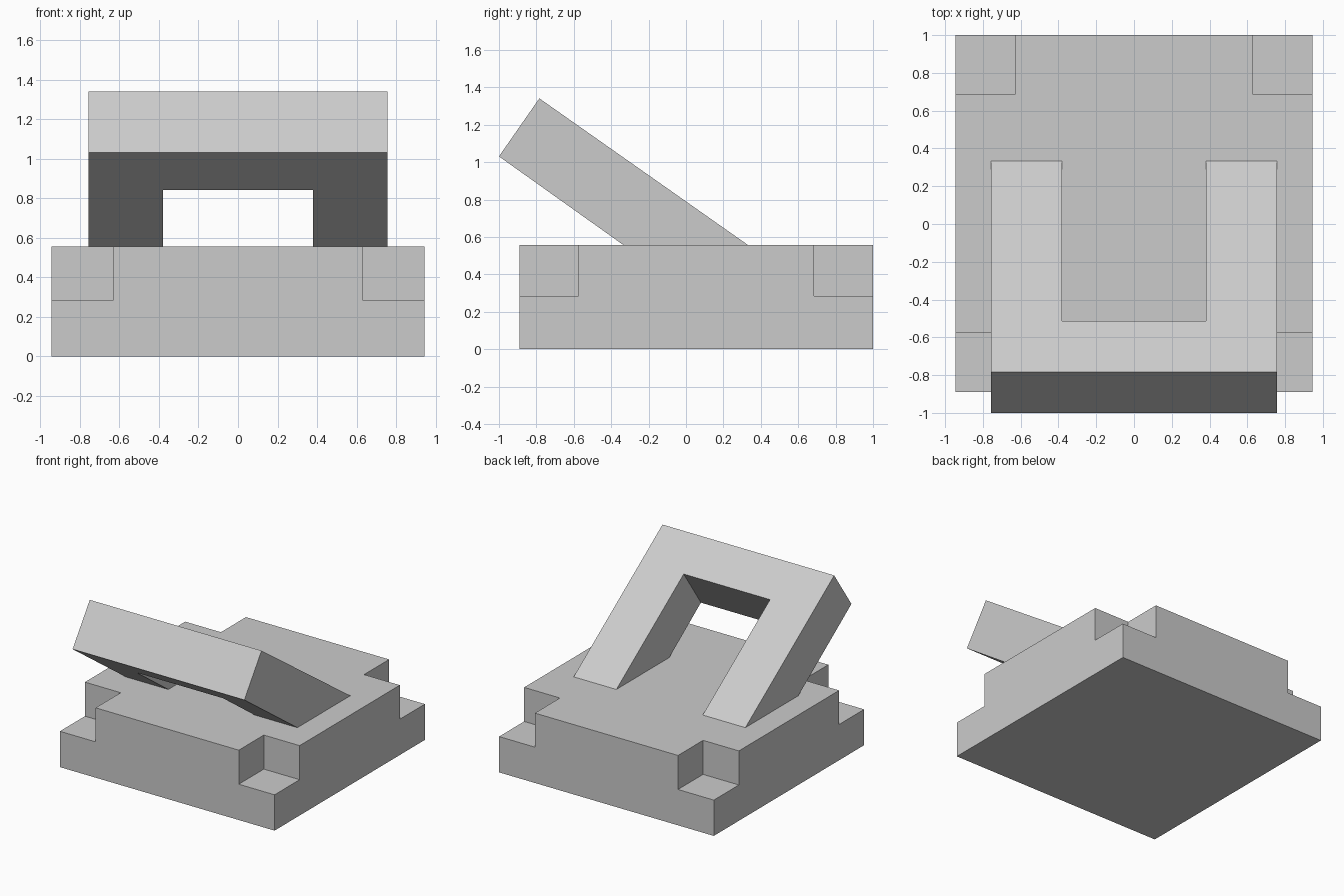
import bpy, bmesh
from mathutils import Matrix, Vector

if "Cube" in bpy.data.objects:
    bpy.data.objects.remove(bpy.data.objects["Cube"])

BASE_TOP, LEDGE = 0.556, 0.285
X, Y0, Y1, NOTCH = 0.945, -0.89, 1.0, 0.315


def make_object(name, bm):
    bmesh.ops.recalc_face_normals(bm, faces=bm.faces)
    mesh = bpy.data.meshes.new(name)
    bm.to_mesh(mesh)
    bm.free()
    obj = bpy.data.objects.new(name, mesh)
    bpy.context.collection.objects.link(obj)
    return obj


def add_box(bm, lo, hi):
    lo, hi = Vector(lo), Vector(hi)
    matrix = Matrix.Translation((lo + hi) / 2) @ Matrix.Diagonal((*(hi - lo), 1))
    bmesh.ops.create_cube(bm, size=1, matrix=matrix)


# Base block
bm = bmesh.new()
add_box(bm, (-X, Y0, 0), (X, Y1, BASE_TOP))
base = make_object("base", bm)

# Four corner notches cut down to the ledge height
bm = bmesh.new()
for xa, xb in ((-X - 0.1, -X + NOTCH), (X - NOTCH, X + 0.1)):
    for ya, yb in ((Y0 - 0.1, Y0 + NOTCH), (Y1 - NOTCH, Y1 + 0.1)):
        add_box(bm, (xa, ya, LEDGE), (xb, yb, BASE_TOP + 0.1))
cutter = make_object("notch_cutter", bm)
cutter.hide_render = True
mod = base.modifiers.new("notches", "BOOLEAN")
mod.operation, mod.solver, mod.object = "DIFFERENCE", "EXACT", cutter
bpy.context.view_layer.objects.active = base
bpy.ops.object.modifier_apply(modifier=mod.name)
bpy.data.objects.remove(cutter)

# Leaning U-shaped frame: stations are (upper y, z), (lower y, z)
FOOT = ((0.333, BASE_TOP), (-0.333, BASE_TOP))
INNER = ((-0.514, 1.151), (-0.73, 0.841))
OUTER = ((-0.784, 1.341), (-1.0, 1.031))
OUT_X, IN_X = 0.756, 0.38
outline = [(-OUT_X, FOOT), (-OUT_X, OUTER), (OUT_X, OUTER), (OUT_X, FOOT),
           (IN_X, FOOT), (IN_X, INNER), (-IN_X, INNER), (-IN_X, FOOT)]
bm = bmesh.new()
upper, lower = ([bm.verts.new((x, *station[side])) for x, station in outline]
                for side in (0, 1))
bm.faces.new(upper)
bm.faces.new(lower[::-1])
for i in range(len(outline)):
    j = (i + 1) % len(outline)
    bm.faces.new((upper[i], lower[i], lower[j], upper[j]))
make_object("leaning_frame", bm)
